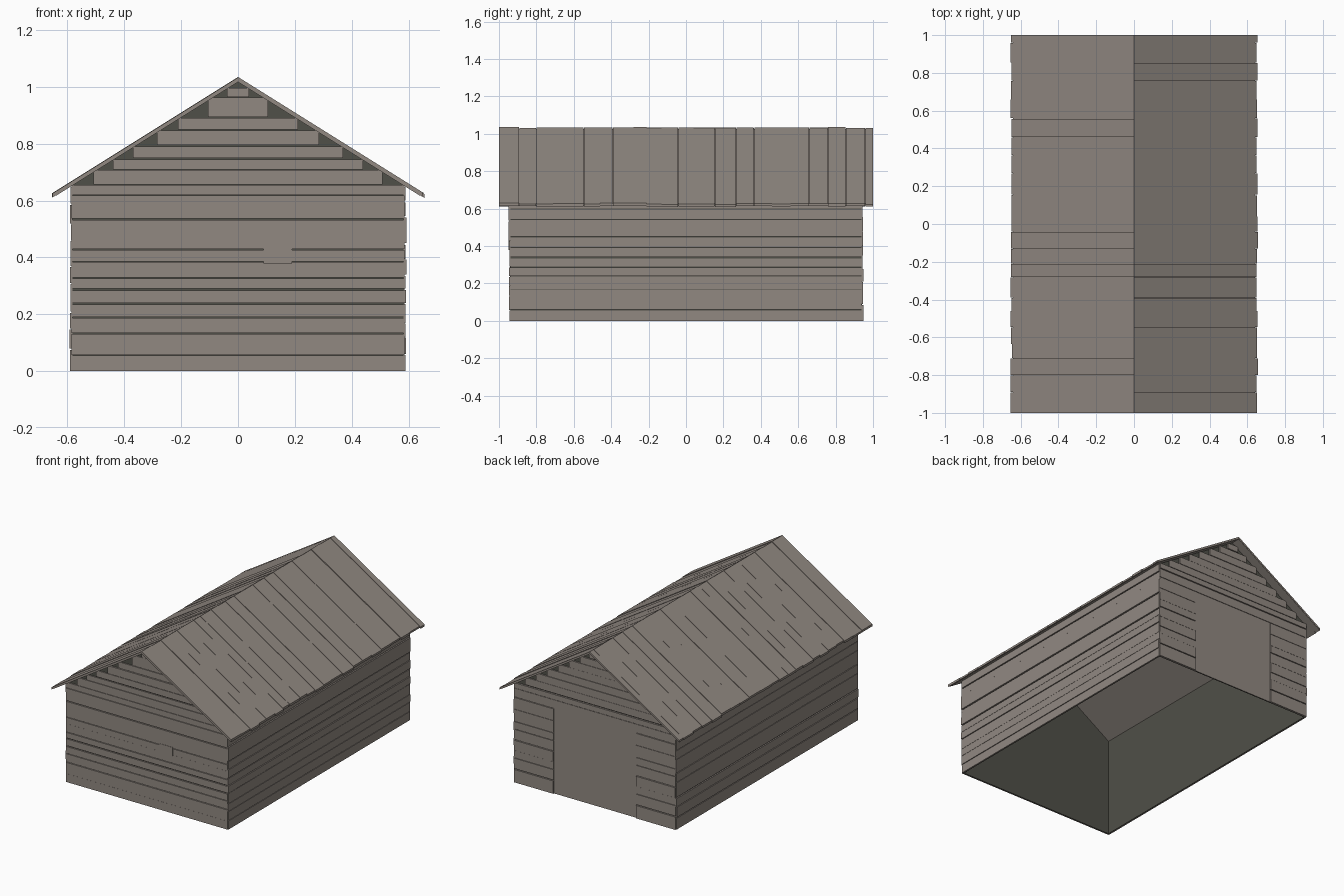
import bpy, bmesh, random

random.seed(4)
cube = bpy.data.objects.get("Cube")
if cube:
    bpy.data.objects.remove(cube, do_unlink=True)

SLOPE = 0.625          # roof fall per unit of x
RIDGE = 1.035          # top of the roof
UNDER = 1.017          # underside of the roof at the ridge
HALF_X, HALF_Y = 0.582, 0.937


def material(name, colour):
    mat = bpy.data.materials.new(name)
    mat.use_nodes = True
    mat.diffuse_color = (*colour, 1)
    bsdf = next(n for n in mat.node_tree.nodes if n.type == "BSDF_PRINCIPLED")
    bsdf.inputs["Base Color"].default_value = (*colour, 1)
    bsdf.inputs["Roughness"].default_value = 0.9
    return mat


wood = material("weathered wood", (0.285, 0.25, 0.222))
dark = material("dark backing", (0.08, 0.08, 0.065))


def finish(bm, name, mat):
    bmesh.ops.recalc_face_normals(bm, faces=bm.faces)
    mesh = bpy.data.meshes.new(name)
    bm.to_mesh(mesh)
    bm.free()
    mesh.materials.append(mat)
    obj = bpy.data.objects.new(name, mesh)
    bpy.context.collection.objects.link(obj)
    return obj


def prism(bm, profile, y0, y1):
    """Extrude an x-z profile from y0 to y1."""
    a = [bm.verts.new((x, y0, z)) for x, z in profile]
    b = [bm.verts.new((x, y1, z)) for x, z in profile]
    bm.faces.new(a)
    bm.faces.new(b[::-1])
    for i in range(len(a)):
        j = (i + 1) % len(a)
        bm.faces.new((a[i], b[i], b[j], a[j]))


def box(bm, x0, x1, y0, y1, z0, z1):
    prism(bm, [(x0, z0), (x1, z0), (x1, z1), (x0, z1)], min(y0, y1), max(y0, y1))


def gap():
    return random.choice((0.002, 0.004, 0.006))


# Dark wall shell: gabled, open below and above
bm = bmesh.new()
eave = UNDER - SLOPE * HALF_X
gable = [(-HALF_X, 0), (HALF_X, 0), (HALF_X, eave), (0, UNDER), (-HALF_X, eave)]
prism(bm, gable, -HALF_Y, HALF_Y)
bm.normal_update()
bmesh.ops.recalc_face_normals(bm, faces=bm.faces)
openings = [f for f in bm.faces if abs(f.normal.z) > 0.3]
bmesh.ops.delete(bm, geom=openings, context="FACES")
shell = finish(bm, "wall_shell", dark)
solid = shell.modifiers.new("thickness", "SOLIDIFY")
solid.thickness = 0.006
solid.offset = -1

# Side wall planks
side_seams = {
    1: [0, .06, .12, .17, .24, .29, .34, .395, .45, .545, .6, .65],
    -1: [0, .08, .15, .21, .31, .37, .46, .52, .59, .65],
}
for side, name in ((1, "left_wall_planks"), (-1, "right_wall_planks")):
    bm = bmesh.new()
    seams = side_seams[side]
    for z0, z1 in zip(seams, seams[1:]):
        out = HALF_X + random.uniform(0.006, 0.011)
        x0, x1 = sorted((side * HALF_X, side * out))
        end = HALF_Y + random.uniform(0.002, 0.008)
        box(bm, x0, x1, -end, end, z0, z1 - gap())
    finish(bm, name, wood)

# End wall planks, stepped under the roof; the back ones leave a doorway
DOOR_X, DOOR_Z = 0.3, 0.56
front_seams = [0, .057, .134, .19, .24, .29, .33, .385, .43, .537, .62,
               .657, .71, .75, .795, .85, .894, .965, 1.0]
back_seams = [0, .09, .16, .21, .28, .35, .4, .48, DOOR_Z, .62,
              .66, .71, .76, .81, .86, .91, .96, 1.0]
for side, seams, name in ((-1, front_seams, "front_wall_planks"),
                          (1, back_seams, "back_wall_planks")):
    bm = bmesh.new()
    for z0, z1 in zip(seams, seams[1:]):
        fit = (UNDER - z0 - 0.8 * (z1 - z0)) / SLOPE
        half = min(HALF_X + 0.004, fit)
        y1 = side * (HALF_Y + random.uniform(0.007, 0.012))
        top = z1 - gap()
        if side == 1 and z1 <= DOOR_Z:
            box(bm, -half, -DOOR_X, side * HALF_Y, y1, z0, top)
            box(bm, DOOR_X, half, side * HALF_Y, y1, z0, top)
        else:
            box(bm, -half, half, side * HALF_Y, y1, z0, top)
    finish(bm, name, wood)

# Recessed door panel
bm = bmesh.new()
box(bm, -DOOR_X, DOOR_X, HALF_Y, HALF_Y + 0.004, 0, DOOR_Z)
finish(bm, "door", wood)

# Small patch on the front wall
bm = bmesh.new()
box(bm, 0.09, 0.19, -HALF_Y, -HALF_Y - 0.013, 0.378, 0.436)
finish(bm, "front_patch", wood)


def slab(side, reach, top, bottom):
    """Profile of one sloping roof layer."""
    fall = SLOPE * reach
    return [(0, top), (side * reach, top - fall),
            (side * reach, bottom - fall), (0, bottom)]


# Roof deck and roof planks on both slopes
roof_seams = [-1, -.89, -.8, -.71, -.635, -.545, -.46, -.39, -.28, -.21, -.13, -.04,
              .04, .155, .27, .365, .46, .56, .66, .76, .855, .96, 1]
for side, name in ((1, "left_roof"), (-1, "right_roof")):
    bm = bmesh.new()
    prism(bm, slab(side, 0.64, 1.026, UNDER), -0.998, 0.998)
    finish(bm, name + "_deck", wood)
    bm = bmesh.new()
    for y0, y1 in zip(roof_seams, roof_seams[1:]):
        reach = random.uniform(0.647, 0.656)
        top = RIDGE - random.uniform(0, 0.004)
        end = y1 if y1 == 1 else y1 - gap() / 2
        prism(bm, slab(side, reach, top, UNDER + 0.002), y0, end)
    finish(bm, name + "_planks", wood)
